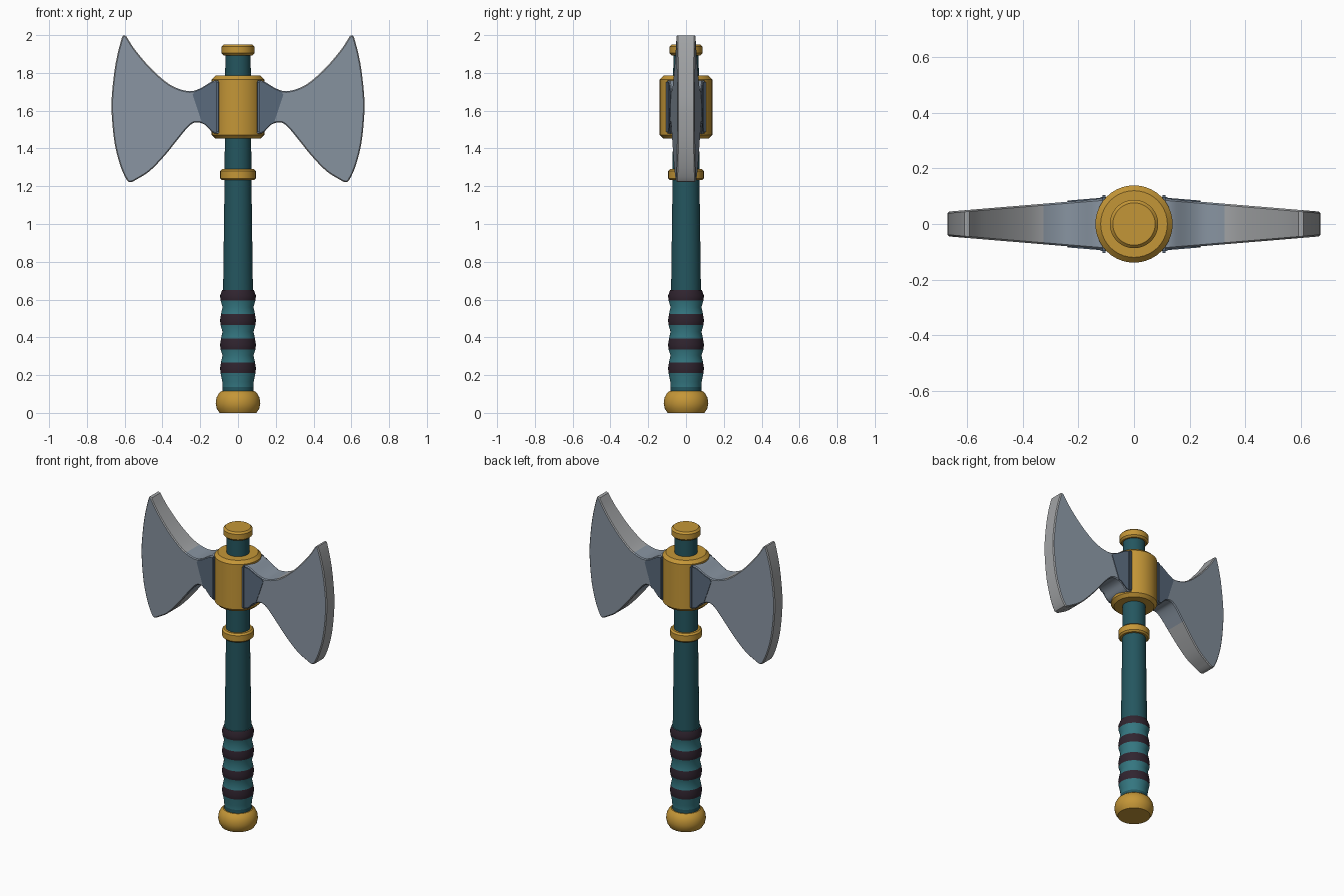
import bpy, bmesh, math
from mathutils import Vector

if "Cube" in bpy.data.objects:
    bpy.data.objects.remove(bpy.data.objects["Cube"])


def mat(name, hexcol):
    m = bpy.data.materials.new(name)
    c = [int(hexcol[i:i + 2], 16) / 255 for i in (0, 2, 4)]
    c = [v / 12.92 if v < 0.04045 else ((v + 0.055) / 1.055) ** 2.4 for v in c]
    m.diffuse_color = (*c, 1)
    m.use_nodes = True
    m.node_tree.nodes["Principled BSDF"].inputs["Base Color"].default_value = m.diffuse_color
    return m


GOLD = mat("gold", "C49637")
TEAL = mat("dark teal", "24565F")
GRIP = mat("light teal", "347680")
WRAP = mat("dark plum", "30242F")
STEEL = mat("blue steel", "8894A1")
EDGE = mat("pale edge steel", "A2A4A6")
DARK = mat("dark steel", "5A6A7C")


def finish(bm, name, mats, angle=35):
    bmesh.ops.recalc_face_normals(bm, faces=bm.faces)
    me = bpy.data.meshes.new(name)
    bm.to_mesh(me)
    bm.free()
    ob = bpy.data.objects.new(name, me)
    bpy.context.collection.objects.link(ob)
    for m in mats:
        me.materials.append(m)
    bpy.ops.object.select_all(action='DESELECT')
    ob.select_set(True)
    bpy.context.view_layer.objects.active = ob
    bpy.ops.object.shade_smooth_by_angle(angle=math.radians(angle))
    return ob


def lathe(name, profile, mats, rule=None, n=40):
    """Closed solid of revolution from (radius, z) points."""
    bm = bmesh.new()
    rings = [[bm.verts.new((r * math.cos(2 * math.pi * i / n),
                            r * math.sin(2 * math.pi * i / n), z))
              for i in range(n)] for r, z in profile]
    for a, b in zip(rings, rings[1:]):
        for i in range(n):
            j = (i + 1) % n
            f = bm.faces.new((a[i], a[j], b[j], b[i]))
            if rule:
                f.material_index = rule(f.calc_center_median().z)
    bm.faces.new(rings[0][::-1])
    bm.faces.new(rings[-1])
    return finish(bm, name, mats)


def spline(pts, steps=4):
    """Catmull-Rom through (x, z) points."""
    p = [Vector(q) for q in pts]
    p = [2 * p[0] - p[1]] + p + [2 * p[-1] - p[-2]]
    out = []
    for a, b, c, d in zip(p, p[1:], p[2:], p[3:]):
        for k in range(steps):
            t = k / steps
            out.append(0.5 * (2 * b + (c - a) * t + (2 * a - 5 * b + 4 * c - d) * t * t
                              + (3 * b - a - 3 * c + d) * t ** 3))
    return out + [p[-2]]


def slab(outline, half):
    """Double sided plate whose half thickness depends on x."""
    bm = bmesh.new()
    f = [bm.verts.new((x, -half(x), z)) for x, z in outline]
    b = [bm.verts.new((x, half(x), z)) for x, z in outline]
    bm.faces.new(f)
    bm.faces.new(b[::-1])
    for i in range(len(f)):
        j = (i + 1) % len(f)
        bm.faces.new((f[i], f[j], b[j], b[i]))
    bmesh.ops.recalc_face_normals(bm, faces=bm.faces)
    return bm


def mirror(ob, y=False):
    m = ob.modifiers.new("mirror", 'MIRROR')
    m.use_axis = (True, y, False)
    m.use_mirror_merge = False


# Handle: pommel, wrapped grip, shaft
lathe("pommel", [(0.098, 0), (0.112, 0.022), (0.118, 0.05), (0.114, 0.08),
                 (0.102, 0.103), (0.088, 0.115)], [GOLD])
bands = [0.21, 0.335, 0.465, 0.595]
prof = [(0.082, 0.11), (0.081, 0.137), (0.083, 0.165)]
for i, z in enumerate(bands):
    prof += [(0.092, z), (0.095, z + 0.025), (0.09, z + 0.058)]
    if i < 3:
        prof.append((0.082, z + 0.095))
prof[-1] = (0.084, 0.65)


def grip_colour(z):
    if z < 0.137:
        return 2
    return 1 if any(b < z < b + 0.058 for b in bands) else 0


lathe("grip", prof, [GRIP, WRAP, TEAL], grip_colour)
lathe("shaft", [(0.079, 0.64), (0.071, 1.24), (0.067, 1.91)], [TEAL])


# Gold fittings with chamfered rims
def ring(name, r, z0, z1, c):
    lathe(name, [(r - c, z0), (r, z0 + c), (r, z1 - c), (r - c, z1)], [GOLD])


ring("shaft_ring", 0.094, 1.232, 1.29, 0.01)
ring("top_cap", 0.087, 1.893, 1.95, 0.011)
ring("head_collar", 0.139, 1.453, 1.785, 0.019)

# Twin blades
top = [(0.1, 1.76), (0.138, 1.755), (0.2, 1.718), (0.255, 1.703), (0.325, 1.72),
       (0.387, 1.757), (0.467, 1.83), (0.547, 1.925), (0.592, 1.995)]
edge = [(0.602, 1.999), (0.615, 1.985), (0.648, 1.85), (0.668, 1.68), (0.668, 1.57),
        (0.652, 1.42), (0.62, 1.30), (0.588, 1.232), (0.572, 1.222)]
low = [(0.557, 1.224), (0.47, 1.278), (0.39, 1.36), (0.325, 1.44), (0.265, 1.512),
       (0.225, 1.538), (0.175, 1.525), (0.135, 1.485), (0.1, 1.475)]
half = lambda x: 0.1 - 0.083 * x
bm = slab(spline(top) + spline(edge, 3) + spline(low), half)
rim = [e for e in bm.edges if len({v.co.y > 0 for v in e.verts}) == 1]
bmesh.ops.bevel(bm, geom=rim, offset=0.01, segments=1, affect='EDGES', clamp_overlap=True)
bm.normal_update()
for f in bm.faces:
    flat = abs(f.normal.y) > 0.95
    f.material_index = 0 if flat or f.calc_center_median().x < 0.325 else 1
mirror(finish(bm, "blades", [STEEL, EDGE], 30))

# Dark plates over the blade necks
neck = [(0.1, 1.752), (0.14, 1.748), (0.2, 1.712), (0.228, 1.702), (0.24, 1.685),
        (0.19, 1.535), (0.172, 1.528), (0.135, 1.49), (0.1, 1.48)]
mirror(finish(slab(neck, lambda x: half(x) + 0.004), "neck_plates", [DARK]))

# Upright bars where the blades meet the collar
bm = bmesh.new()
bmesh.ops.create_cube(bm, size=1)
for v in bm.verts:
    v.co = (0.108 + v.co.x * 0.026, 0.09 + v.co.y * 0.03, 1.62 + v.co.z * 0.28)
bmesh.ops.bevel(bm, geom=bm.edges[:], offset=0.008, segments=2, affect='EDGES')
mirror(finish(bm, "socket_bars", [DARK]), y=True)
